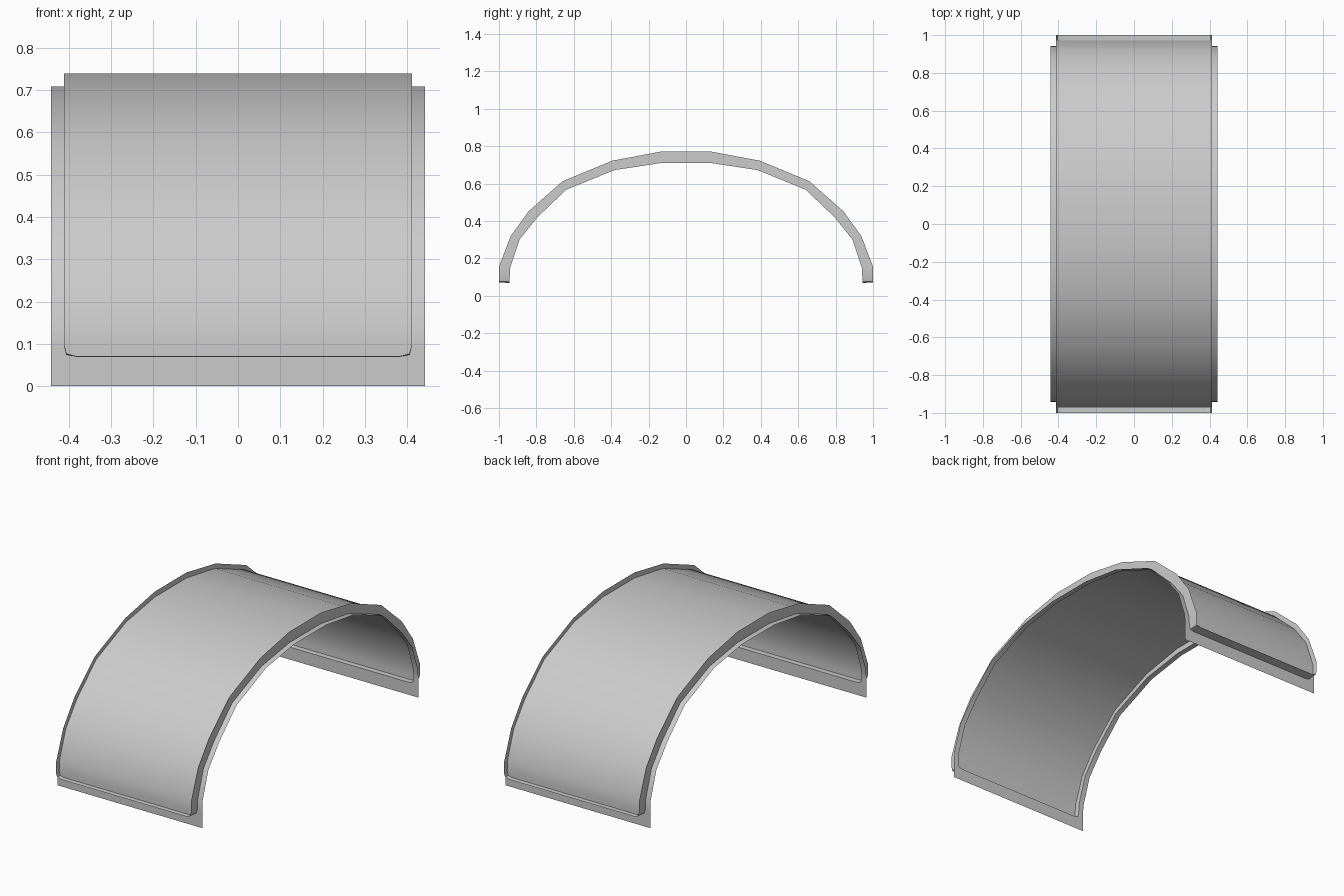
import bpy, math

if "Cube" in bpy.data.objects:
    bpy.data.objects.remove(bpy.data.objects["Cube"])

# Arch section rows, front foot to crown: half width of opening, inner (y, z), outer (y, z)
HALF = [
    (0.38, (0.943, 0.069), (1.0, 0.070)),
    (0.406, (0.943, 0.074), (1.0, 0.077)),
    (0.412, (0.943, 0.097), (1.0, 0.099)),
    (0.412, (0.940, 0.150), (1.0, 0.155)),
    (0.412, (0.890, 0.300), (0.937, 0.320)),
    (0.412, (0.797, 0.417), (0.840, 0.453)),
    (0.412, (0.640, 0.567), (0.660, 0.612)),
    (0.412, (0.382, 0.672), (0.394, 0.722)),
    (0.412, (0.137, 0.709), (0.138, 0.770)),
]
EDGE = 0.442  # half width of the frame


def flip(p):
    return (-p[0], p[1])


ROWS = [(w, flip(i), flip(o)) for w, i, o in HALF] + HALF[::-1]
N = len(ROWS)


def point(row, side, t, width=None):
    """Point on a row, t = 0 on the inner arch and 1 on the outer arch."""
    w, i, o = row
    w = w if width is None else width
    return (side * w, i[0] + (o[0] - i[0]) * t, i[1] + (o[1] - i[1]) * t)


def make(name, verts, faces):
    mesh = bpy.data.meshes.new(name)
    mesh.from_pydata(verts, [], faces)
    mesh.update()
    ob = bpy.data.objects.new(name, mesh)
    bpy.context.collection.objects.link(ob)
    bpy.ops.object.select_all(action='DESELECT')
    ob.select_set(True)
    bpy.context.view_layer.objects.active = ob
    bpy.ops.object.shade_smooth_by_angle(angle=math.radians(30))
    return ob


def strip(count, offset=0):
    """Quads between paired points listed as a0, b0, a1, b1, ..."""
    return [(offset + 2 * k, offset + 2 * k + 1, offset + 2 * k + 3, offset + 2 * k + 2)
            for k in range(count - 1)]


# Curved panel set halfway up the lip
panel = [point(r, s, 0.5) for r in ROWS for s in (-1, 1)]
make("arch_panel", panel, strip(N))

# Thin upright lip running around the rounded opening
loop = [(r, 1) for r in ROWS] + [(r, -1) for r in ROWS[::-1]]
loop.append(loop[0])
lip = [point(r, s, t) for r, s in loop for t in (0, 1)]
make("opening_lip", lip, strip(len(loop)))

# Flat frame around the opening: two side bands and two feet
verts, faces = [], []
for s in (-1, 1):
    base = len(verts)
    for r in ROWS:
        pair = [point(r, s, 0), point(r, s, 0, EDGE)]
        verts += pair if s > 0 else pair[::-1]
    faces += strip(N, base)
for k in (0, N - 1):
    left, right, n = 2 * k, 2 * N + 2 * k, len(verts)
    y = ROWS[k][1][0]
    verts += [(-EDGE, y, 0), (EDGE, y, 0)]
    foot = (n, n + 1, right + 1, right, left + 1, left)
    faces.append(foot if y < 0 else foot[::-1])
make("arch_frame", verts, faces)
